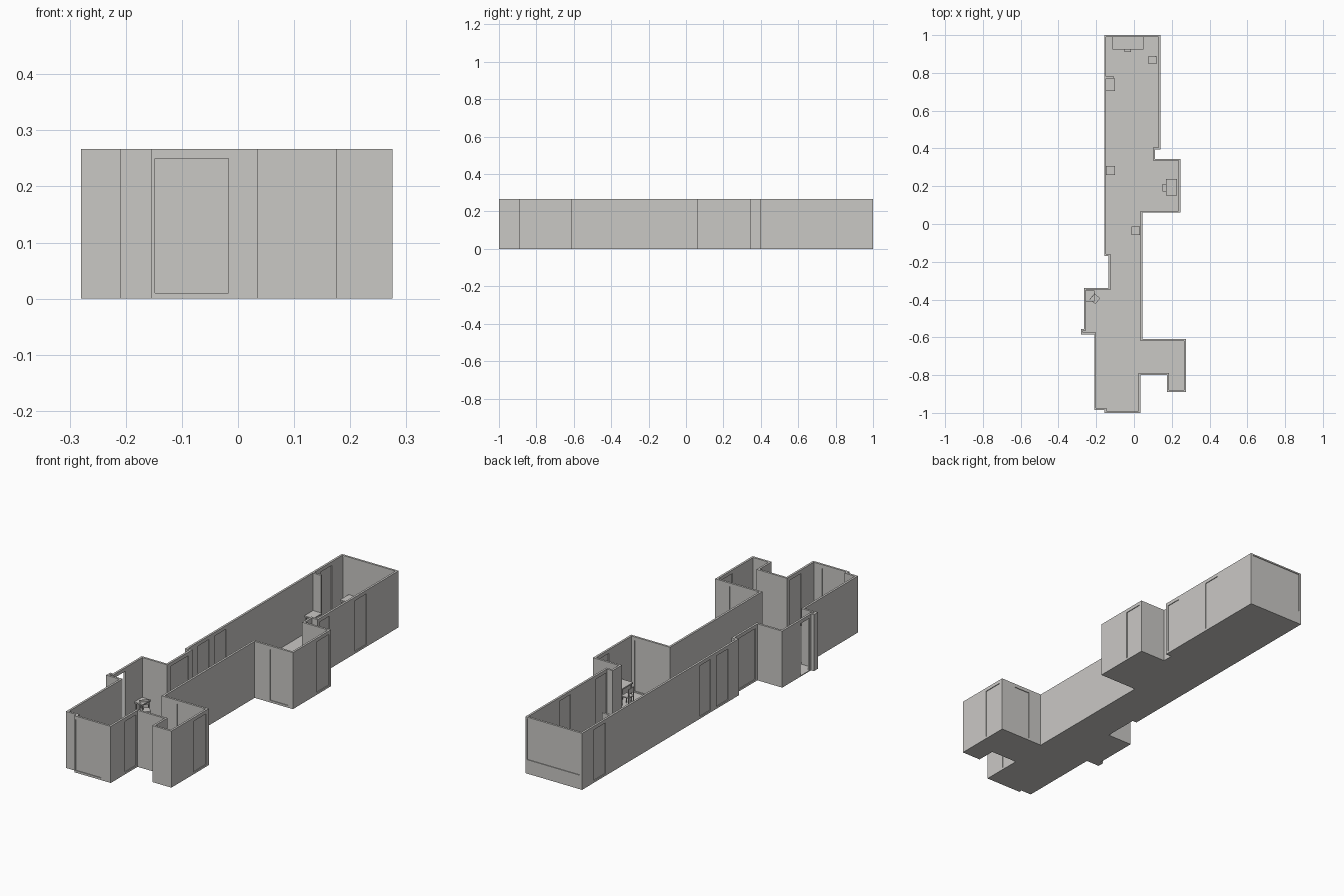
import bpy, bmesh, math
from mathutils import Vector, Matrix

if "Cube" in bpy.data.objects:
    bpy.data.objects.remove(bpy.data.objects["Cube"])

H, T = 0.267, 0.01          # wall height and thickness
DOOR_TOP, SILL = 0.25, 0.01

grey = bpy.data.materials.new("plaster grey")
grey.diffuse_color = (0.59, 0.58, 0.56, 1)
grey.use_nodes = True
grey.node_tree.nodes["Principled BSDF"].inputs["Base Color"].default_value = grey.diffuse_color


def prism(bm, pts, z0, z1):
    """Vertical prism over a flat counter-clockwise outline."""
    lo = [bm.verts.new((p[0], p[1], z0)) for p in pts]
    hi = [bm.verts.new((p[0], p[1], z1)) for p in pts]
    bm.faces.new(lo[::-1])
    bm.faces.new(hi)
    n = len(pts)
    for i in range(n):
        j = (i + 1) % n
        bm.faces.new((lo[i], lo[j], hi[j], hi[i]))


def box(bm, x0, x1, y0, y1, z0, z1):
    prism(bm, [(x0, y0), (x1, y0), (x1, y1), (x0, y1)], z0, z1)


def finish(bm, name, loc=(0, 0, 0), angle=0):
    bmesh.ops.recalc_face_normals(bm, faces=bm.faces)
    me = bpy.data.meshes.new(name)
    bm.to_mesh(me)
    bm.free()
    me.materials.append(grey)
    ob = bpy.data.objects.new(name, me)
    ob.matrix_world = Matrix.Translation(loc) @ Matrix.Rotation(angle, 4, 'Z')
    bpy.context.collection.objects.link(ob)


# Floor plan, counter-clockwise: corner, then openings in the wall that starts there
plan = [
    (-.155, -1, [(-.148, -.017, "door")]), (.035, -1, [(-.895, -.81, "door")]),
    (.035, -.8, []), (.175, -.8, []), (.175, -.89, []),
    (.275, -.89, [(-.725, -.63, "door")]), (.275, -.61, [(.115, .2, "door")]),
    (.045, -.61, []), (.045, .06, [(.125, .22, "door")]),
    (.245, .06, [(.24, .33, "door")]), (.245, .345, []), (.11, .345, []),
    (.11, .395, []), (.14, .395, [(.408, .485, "door"), (.675, .76, "door")]),
    (.14, 1, [(-.147, .13, "window")]),
    (-.157, 1, [(.825, .91, "door"), (.04, .12, "door"), (-.09, -.005, "door")]),
    (-.157, -.17, []), (-.135, -.17, [(-.325, -.19, "door")]),
    (-.135, -.34, []), (-.265, -.34, [(-.545, -.475, "gap")]),
    (-.265, -.555, []), (-.28, -.555, []), (-.28, -.585, []),
    (-.21, -.585, []), (-.21, -.985, []), (-.155, -.985, []),
]
N = len(plan)
outer = [Vector(p[:2]) for p in plan]
along = [(outer[(i + 1) % N] - outer[i]).normalized() for i in range(N)]
inward = [Vector((-d.y, d.x)) for d in along]
inner = [outer[i] + T * (inward[i - 1] + inward[i]) for i in range(N)]

# Floor slab
bm = bmesh.new()
prism(bm, outer, 0, 0.004)
finish(bm, "floor")

# Walls, split at every opening, with thin recessed panels for doors and window
walls, panels = bmesh.new(), bmesh.new()
for i in range(N):
    j = (i + 1) % N
    d, n = along[i], inward[i]
    axis = 0 if abs(d.x) > 0.5 else 1

    def at(c):
        p = outer[i].copy()
        p[axis] = c
        return p, p + T * n

    start = (outer[i], inner[i])
    for a, b, kind in sorted(plan[i][2], key=lambda o: o[0] * d[axis]):
        if d[axis] < 0:
            a, b = b, a
        (ao, ai), (bo, bi) = at(a), at(b)
        prism(walls, [start[0], ao, ai, start[1]], 0, H)
        z0, z1 = {"door": (SILL, DOOR_TOP), "window": (0.066, 0.26),
                  "gap": (0.004, DOOR_TOP)}[kind]
        prism(walls, [ao, bo, bi, ai], z1, H)
        prism(walls, [ao, bo, bi, ai], 0, z0)
        if kind != "gap":
            s, e = n * T * 0.35, n * T * 0.65
            prism(panels, [ao + s, bo + s, bo + e, ao + e], z0, z1)
        start = (bo, bi)
    prism(walls, [start[0], outer[j], inner[j], start[1]], 0, H)
finish(walls, "walls")
finish(panels, "door_and_window_panels")

# Full-height partition beside the far door
bm = bmesh.new()
box(bm, -.15, -.106, .77, .78, 0, H)
finish(bm, "partition")


def table(name, x0, x1, y0, y1, h=0.09, leg=0.005):
    bm = bmesh.new()
    box(bm, x0, x1, y0, y1, h - 0.006, h)
    for x in (x0 + .003, x1 - .003 - leg):
        for y in (y0 + .003, y1 - .003 - leg):
            box(bm, x, x + leg, y, y + leg, 0.003, h - 0.006)
    finish(bm, name)


def chair(name, x, y, angle, w=0.042):
    """Chair whose back is on local -y."""
    bm = bmesh.new()
    r, leg = w / 2, 0.004
    box(bm, -r, r, -r, r, 0.046, 0.051)
    for sx in (-r, r - leg):
        for sy in (-r, r - leg):
            box(bm, sx, sx + leg, sy, sy + leg, 0.003, 0.046)
        box(bm, sx, sx + leg, -r, -r + leg, 0.051, 0.09)
    box(bm, -r, r, -r, -r + 0.003, 0.066, 0.09)
    finish(bm, name, (x, y, 0), math.radians(angle))


# Furniture
table("end_desk", -.115, .05, .925, .99)
table("side_table", -.147, -.10, .705, .77)
table("alcove_table", .17, .228, .152, .237, 0.097)
table("corner_table", -.255, -.21, -.41, -.352, 0.08)
chair("desk_chair", -.033, .928, 0, 0.036)
chair("far_chair", .098, .868, 90)
chair("wall_chair", -.124, .284, -90, 0.048)
chair("alcove_chair", .171, .192, -90, 0.04)
chair("corridor_chair", .01, -.036, 90, 0.046)
chair("corner_chair", -.207, -.396, -130, 0.04)
